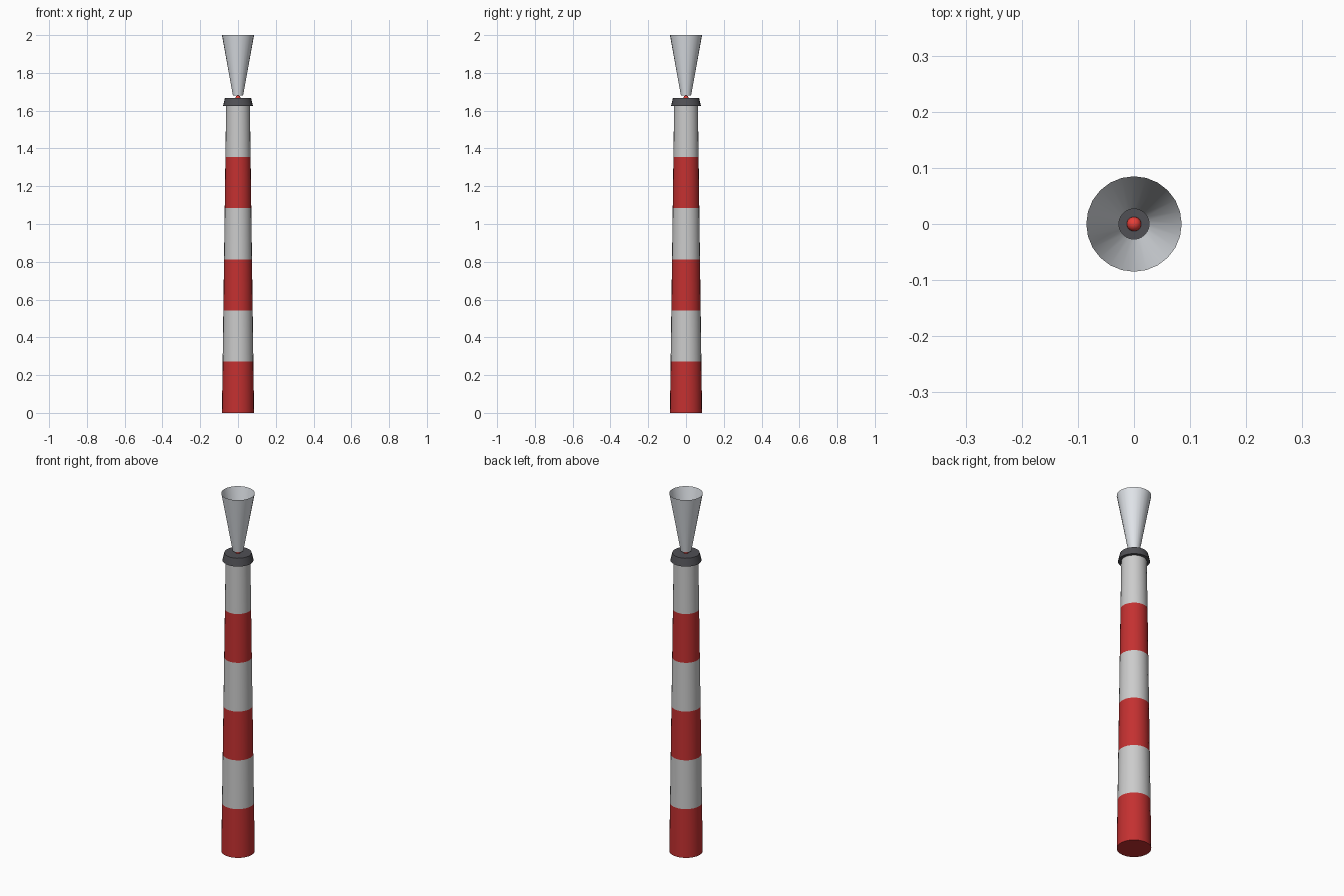
import bpy, math

if "Cube" in bpy.data.objects:
    bpy.data.objects.remove(bpy.data.objects["Cube"])

SIDES = 24


def material(name, color):
    m = bpy.data.materials.new(name)
    m.diffuse_color = (*color, 1)
    m.use_nodes = True
    m.node_tree.nodes["Principled BSDF"].inputs["Base Color"].default_value = m.diffuse_color
    return m


def finish(name, mat):
    ob = bpy.context.object
    ob.name = name
    ob.data.materials.append(mat)
    bpy.ops.object.shade_smooth_by_angle(angle=math.radians(30))
    return ob


def frustum(name, z0, z1, r0, r1, mat, fill='NGON'):
    bpy.ops.mesh.primitive_cone_add(vertices=SIDES, radius1=r0, radius2=r1, depth=z1 - z0,
                                    end_fill_type=fill, location=(0, 0, (z0 + z1) / 2))
    return finish(name, mat)


red = material("red", (0.55, 0.03, 0.03))
white = material("white", (0.78, 0.78, 0.75))
dark = material("dark", (0.08, 0.08, 0.09))
lamp_red = material("lamp_red", (0.8, 0.05, 0.04))
smoke = material("smoke", (0.75, 0.78, 0.82))

# tapered stack of alternating bands
TOP, R0, R1, N = 1.626, 0.085, 0.063, 6
for i in range(N):
    a, b = i / N, (i + 1) / N
    frustum(f"stack_band_{i + 1}", TOP * a, TOP * b,
            R0 + (R1 - R0) * a, R0 + (R1 - R0) * b, white if i % 2 else red)

# dark rim cap
frustum("rim_cap", 1.626, 1.668, 0.079, 0.069, dark)

# small warning lamp on the cap
bpy.ops.mesh.primitive_uv_sphere_add(segments=16, ring_count=8, radius=0.013,
                                     location=(0, 0, 1.668))
finish("warning_lamp", lamp_red)

# open flaring smoke plume
frustum("smoke_plume", 1.68, 2.0, 0.027, 0.085, smoke, 'NOTHING')
